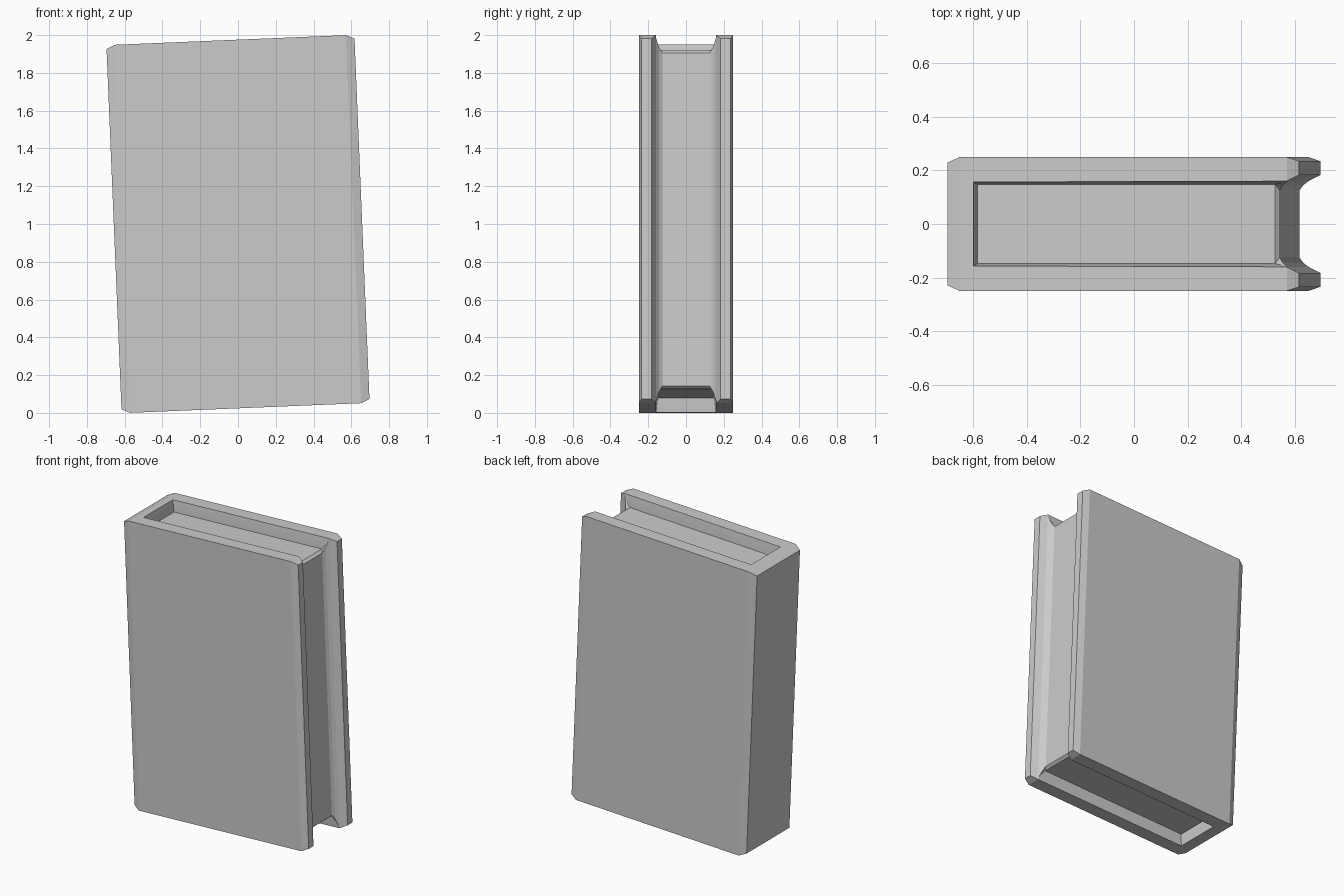
import bpy, math
from mathutils import Matrix

if "Cube" in bpy.data.objects:
    bpy.data.objects.remove(bpy.data.objects["Cube"])

TILT = Matrix.Translation((0, 0, 1.0)) @ Matrix.Rotation(math.radians(-2.38), 4, 'Y')


class Builder:
    """Collects faces of one octant-like quarter and mirrors them in y and z."""
    def __init__(self):
        self.verts, self.faces, self.index = [], [], {}

    def vid(self, p):
        key = tuple(round(c, 5) for c in p)
        if key not in self.index:
            self.index[key] = len(self.verts)
            self.verts.append(key)
        return self.index[key]

    def quarter(self, *pts):
        for sy in (1, -1):
            for sz in (1, -1):
                self.faces.append([self.vid((x, y * sy, z * sz)) for x, y, z in pts])

    def finish(self, name):
        import bmesh
        bm = bmesh.new()
        vs = [bm.verts.new(v) for v in self.verts]
        for f in self.faces:
            bm.faces.new([vs[i] for i in f])
        bmesh.ops.recalc_face_normals(bm, faces=bm.faces)
        bm.transform(TILT)
        me = bpy.data.meshes.new(name)
        bm.to_mesh(me)
        bm.free()
        ob = bpy.data.objects.new(name, me)
        bpy.context.collection.objects.link(ob)
        bpy.ops.object.select_all(action='DESELECT')
        ob.select_set(True)
        bpy.context.view_layer.objects.active = ob
        bpy.ops.object.shade_smooth_by_angle(angle=math.radians(15))
        return ob


def down(p):
    return (p[0], p[1], 0)


# Cover: two boards joined by a spine, with chamfered outer corners
H, HC = 0.975, 0.955
tip_out, tip_in = (0.657, 0.235, HC), (0.657, 0.183, HC)
out_front, in_front = (0.612, 0.25, H), (0.612, 0.16, H)
out_back, in_back = (-0.612, 0.25, H), (-0.56, 0.157, H)
spine = (-0.657, 0.23, HC)
ring_front, ring_back = (0.585, 0.148, 0.895), (-0.572 + 0.024, 0.148, 0.895)

cover = Builder()
# Rim caps
cover.quarter(tip_out, tip_in, in_front, out_front)
cover.quarter(out_front, in_front, in_back, out_back)


def centre(p):
    return (p[0], 0, p[2])


cover.quarter(out_back, in_back, centre(in_back), centre(out_back))
cover.quarter(out_back, centre(out_back), centre(spine), spine)
# Outer and inner walls
path = [in_front, tip_in, tip_out, out_front, out_back, spine, centre(spine)]
for a, b in zip(path, path[1:]):
    cover.quarter(a, b, down(b), down(a))
# Sloping recess walls, then hidden walls behind the page block
cover.quarter(in_front, in_back, ring_back, ring_front)
cover.quarter(in_back, centre(in_back), centre(ring_back), ring_back)
cover.quarter(in_front, ring_front, down(ring_front), down(in_front))
cover.quarter(ring_front, ring_back, down(ring_back), down(ring_front))
cover.quarter(ring_back, centre(ring_back), down(centre(ring_back)), down(ring_back))
cover.finish("book_cover")

# Pages: block with a bevelled fore-edge flaring into the boards
T = 0.898
top_back, top_front = (-0.57, 0.155, T), (0.564, 0.15, T)
columns = [(0.612, 0.16, 0.965), (0.594, 0.144, 0.915), (0.582, 0.125, 0.883)]
pages = Builder()
pages.quarter(top_back, top_front, centre(top_front), centre(top_back))
for a, b in zip(columns, columns[1:]):
    pages.quarter(a, b, down(b), down(a))
    pages.quarter(top_front, a, b)
edge = columns[-1]
pages.quarter(edge, centre(edge), down(centre(edge)), down(edge))
pages.quarter(top_front, edge, centre(edge), centre(top_front))
# Hidden sides of the page block
pages.quarter(top_back, top_front, down(top_front), down(top_back))
pages.quarter(top_front, columns[0], down(columns[0]), down(top_front))
pages.quarter(top_back, centre(top_back), down(centre(top_back)), down(top_back))
pages.finish("pages")
